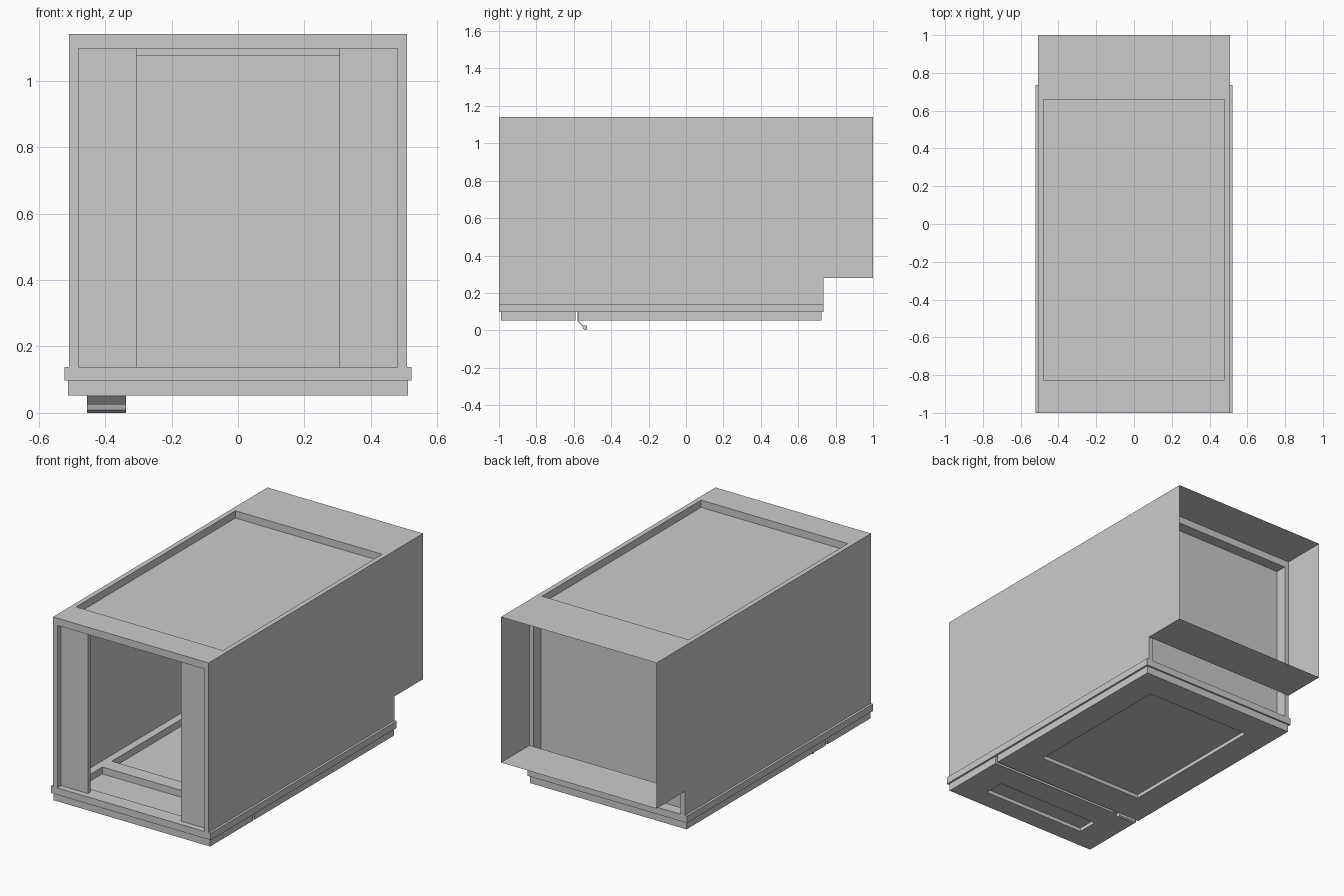
import bpy, bmesh

if "Cube" in bpy.data.objects:
    bpy.data.objects.remove(bpy.data.objects["Cube"])


def mesh_object(name, verts, faces):
    me = bpy.data.meshes.new(name)
    me.from_pydata(verts, [], faces)
    ob = bpy.data.objects.new(name, me)
    bpy.context.collection.objects.link(ob)
    return ob


def fix_normals(ob):
    bm = bmesh.new()
    bm.from_mesh(ob.data)
    bmesh.ops.recalc_face_normals(bm, faces=bm.faces)
    bm.to_mesh(ob.data)
    bm.free()


def box(name, x, y, z):
    """Box from (min, max) ranges."""
    v = [(a, b, c) for a in x for b in y for c in z]
    f = [(0, 1, 3, 2), (4, 6, 7, 5), (0, 4, 5, 1),
         (2, 3, 7, 6), (0, 2, 6, 4), (1, 5, 7, 3)]
    ob = mesh_object(name, v, f)
    fix_normals(ob)
    return ob


def cut(ob, *ranges):
    """Subtract boxes from an object, then bake the result."""
    for r in ranges:
        c = box("cutter", *r)
        c.hide_render = True
        m = ob.modifiers.new("cut", "BOOLEAN")
        m.object, m.operation, m.solver = c, "DIFFERENCE", "EXACT"
        bpy.context.view_layer.objects.active = ob
        bpy.ops.object.modifier_apply(modifier=m.name)
        bpy.data.objects.remove(c)


W, T = 0.508, 0.028          # half width, wall thickness
WI = W - T                   # inner half width
Y0, Y1, Y2 = -1.0, 0.735, 1.0
Z_FLOOR, Z_CEIL, Z_TOP = 0.138, 1.097, 1.14
Z_SHELF, Z_PLATE = 0.28, 0.097

# Cabinet: tube open at both ends, with an opening in the roof
cabinet = box("cabinet_shell", (-W, W), (Y0, Y1), (Z_FLOOR, Z_TOP))
cut(cabinet,
    ((-WI, WI), (-1.1, 0.9), (0.0, Z_CEIL)),
    ((-WI + 0.001, WI - 0.001), (-0.825, 0.66), (1.0, 1.3)))

# Sunken roof panel and rear wall
box("roof_panel", (-WI, WI), (-0.94, 0.668), (1.075, Z_CEIL))
box("rear_wall", (-WI, WI), (0.645, 0.668), (Z_FLOOR, Z_CEIL))

# Front side panels, set slightly behind the rim
for side, s in (("left", -1), ("right", 1)):
    box("front_panel_" + side, sorted((s * 0.305, s * WI)),
        (-0.965, -0.94), (Z_FLOOR, Z_CEIL))

# Thin sheet hood overhanging the back
ring = [(-W, Z_SHELF), (W, Z_SHELF), (W, Z_TOP), (-W, Z_TOP)]
mesh_object("rear_hood",
            [(x, y, z) for y in (Y1, Y2) for x, z in ring],
            [(i, (i + 1) % 4, (i + 1) % 4 + 4, i + 4) for i in range(4)])

# Floor frame with two openings and a divider
frame = box("floor_frame", (-0.522, 0.522), (Y0, Y1), (Z_PLATE, Z_FLOOR))
cut(frame,
    ((-0.435, 0.435), (-0.91, -0.645), (0, 0.3)),
    ((-0.435, 0.435), (-0.555, 0.62), (0, 0.3)))

# Bottom plates with shallow recesses underneath
front_plate = box("front_bottom_plate", (-0.511, 0.511), (-0.99, -0.592), (0.053, Z_PLATE))
cut(front_plate, ((-0.34, 0.34), (-0.87, -0.745), (0, 0.075)))
rear_plate = box("rear_bottom_plate", (-0.511, 0.511), (-0.575, 0.725), (0.053, Z_PLATE))
cut(rear_plate, ((-0.345, 0.345), (-0.38, 0.555), (0, 0.075)))

# Bent pull tab hanging from the gap between the plates
profile = [(-0.581, 0.097), (-0.581, 0.05), (-0.555, 0.024), (-0.55, 0.008),
           (-0.538, 0.0), (-0.529, 0.006), (-0.529, 0.022), (-0.537, 0.027),
           (-0.55, 0.026), (-0.576, 0.053), (-0.576, 0.097)]
n = len(profile)
tab = mesh_object("pull_tab",
                  [(x, y, z) for x in (-0.455, -0.337) for y, z in profile],
                  [tuple(range(n)), tuple(range(n, 2 * n))]
                  + [(i, (i + 1) % n, (i + 1) % n + n, i + n) for i in range(n)])
fix_normals(tab)
